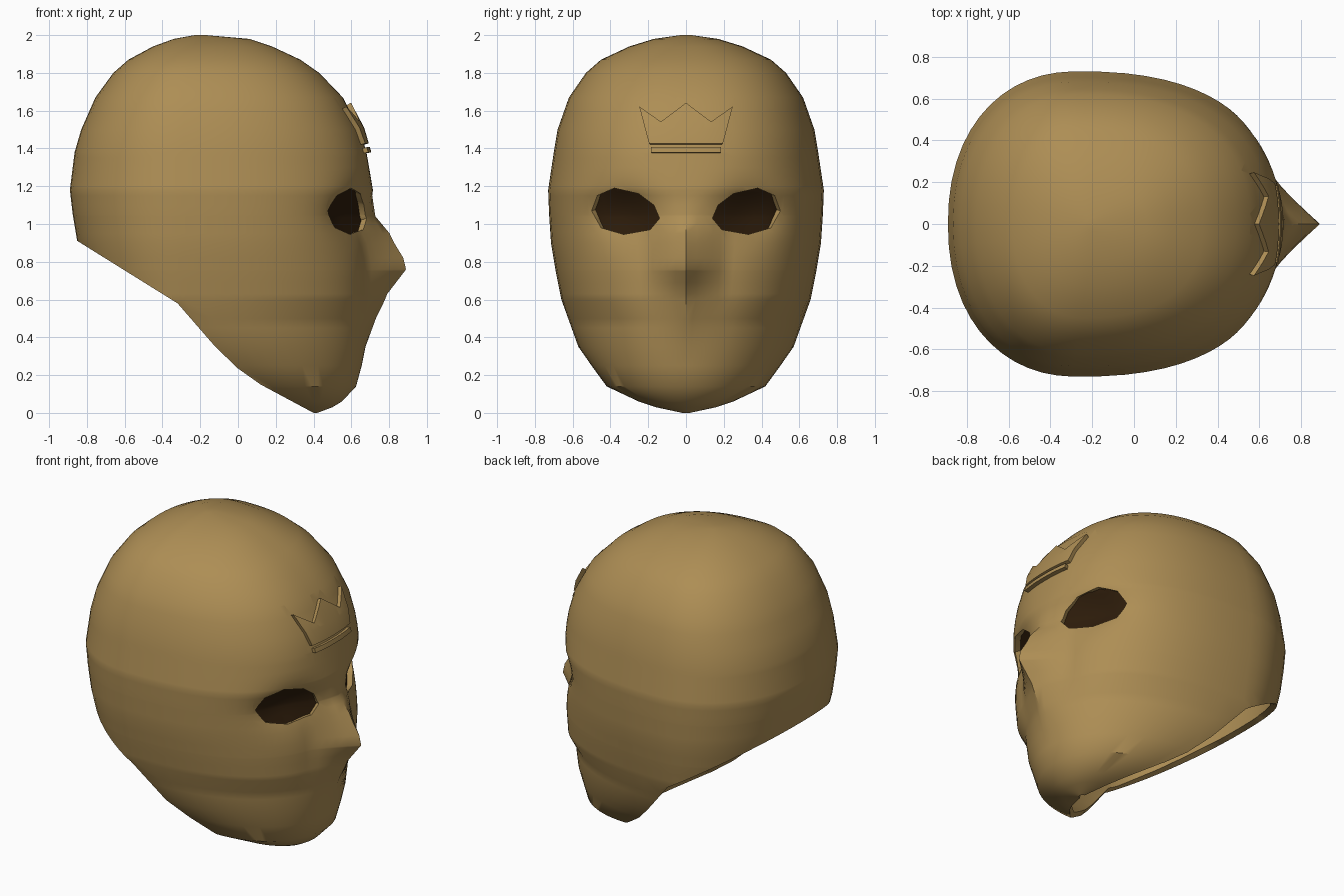
import bpy
import bmesh
from math import sin, cos, pi, exp
from mathutils import Vector

cube = bpy.data.objects.get("Cube")
if cube:
    bpy.data.objects.remove(cube, do_unlink=True)


def material(name, color):
    mat = bpy.data.materials.new(name)
    mat.use_nodes = True
    mat.diffuse_color = color
    node = mat.node_tree.nodes["Principled BSDF"]
    node.inputs["Base Color"].default_value = color
    node.inputs["Roughness"].default_value = 0.7
    return mat


bronze = material("dull bronze", (0.42, 0.27, 0.09, 1))
dark = material("dark brown", (0.025, 0.011, 0.003, 1))

# Head slices: height, x of widest point, front x, back x, half width
SLICES = [
    (0, .40, .42, .36, .02), (.03, .33, .5, .1, .16), (.06, .27, .55, 0, .25),
    (.14, .14, .625, -.2, .42), (.25, 0, .655, -.4, .5), (.35, -.1, .675, -.5, .57),
    (.6, -.27, .7, -.75, .66), (.75, -.27, .7, -.81, .69), (.9, -.27, .69, -.85, .715),
    (1.05, -.27, .7, -.875, .725), (1.18, -.27, .715, -.89, .73),
    (1.38, -.27, .68, -.865, .7), (1.5, -.27, .645, -.83, .68),
    (1.67, -.26, .555, -.755, .62), (1.8, -.25, .43, -.66, .53),
    (1.87, -.24, .33, -.58, .45), (1.94, -.22, .18, -.45, .3),
    (1.98, -.2, .06, -.34, .17), (2, -.2, -.17, -.23, .03)]
# Nose ridge: height, how far it stands out of the face
NOSE = [(.35, 0), (.5, .04), (.63, .09), (.76, .19), (.82, .18), (.95, .11), (1.04, .03), (1.15, 0)]
# Lower rim, seen from the side
RIM = [(-1.2, 1.12), (-.85, .91), (-.32, .58), (-.12, .35), (0, .235), (.12, .15),
       (.4, 0), (.6, -.1), (-1.2, -.1)]
# Eye opening and forehead crown, seen from the face side
EYE = [(.14, 1.03), (.17, 1.1), (.25, 1.16), (.38, 1.19), (.47, 1.15), (.5, 1.07),
       (.45, .98), (.33, .945), (.19, .97)]
CROWN_HALF = [(.19, 1.42), (.24, 1.61), (.13, 1.53)]
COLUMNS = 72


def lookup(table, z):
    """Linear interpolation of the table rows at height z."""
    if z <= table[0][0]:
        return table[0][1:]
    for a, b in zip(table, table[1:]):
        if z <= b[0]:
            k = (z - a[0]) / (b[0] - a[0])
            return [u + (v - u) * k for u, v in zip(a[1:], b[1:])]
    return table[-1][1:]


def power(v, p):
    return abs(v) ** p * (1 if v >= 0 else -1)


def head_point(s, z):
    """Point on the head at angle parameter s and height z."""
    mid, front, back, width = lookup(SLICES, z)
    t = s - 0.45 * sin(s)
    c, n = cos(t), sin(t)
    p = 2 / (2.2 if c < 0 else 2.05 if z < .6 else 2.4)
    reach = front - mid if c >= 0 else mid - back
    x, y = mid + reach * power(c, p), width * power(n, p)
    if c > 0:
        x += lookup(NOSE, z)[0] * max(0, 1 - abs(y) / .22) ** 1.3
        x -= .085 * exp(-((abs(y) - .34) / .17) ** 2 - ((z - 1.06) / .12) ** 2)
    return x, y, z


def inside(pt, poly):
    hit = False
    for (ax, az), (bx, bz) in zip(poly, poly[1:] + poly[:1]):
        if (az > pt[1]) != (bz > pt[1]) and pt[0] < ax + (pt[1] - az) * (bx - ax) / (bz - az):
            hit = not hit
    return hit


def carve(bm, poly, axis, min_x):
    """Cut the outline into the mesh and return the faces inside it."""
    for a, b in zip(poly, poly[1:] + poly[:1]):
        faces = []
        for f in bm.faces:
            us = [v.co[axis] for v in f.verts]
            zs = [v.co.z for v in f.verts]
            if (f.calc_center_median().x > min_x
                    and max(us) >= min(a[0], b[0]) and min(us) <= max(a[0], b[0])
                    and max(zs) >= min(a[1], b[1]) and min(zs) <= max(a[1], b[1])):
                faces.append(f)
        geom = {g for f in faces for g in (*f.verts, *f.edges, f)}
        origin, normal = Vector((0, 0, a[1])), Vector((0, 0, a[0] - b[0]))
        origin[axis] = a[0]
        normal[axis] = b[1] - a[1]
        bmesh.ops.bisect_plane(bm, geom=list(geom), dist=1e-5, plane_co=origin,
                               plane_no=normal.normalized())
    bm.normal_update()
    found = []
    for f in bm.faces:
        c = f.calc_center_median()
        if c.x > min_x and inside((c[axis], c.z), poly):
            found.append(f)
    return found


def finish(name, bm, mat, thickness=0):
    mesh = bpy.data.meshes.new(name)
    bm.to_mesh(mesh)
    bm.free()
    obj = bpy.data.objects.new(name, mesh)
    bpy.context.collection.objects.link(obj)
    mesh.materials.append(mat)
    bpy.ops.object.select_all(action="DESELECT")
    obj.select_set(True)
    bpy.context.view_layer.objects.active = obj
    if thickness:
        mod = obj.modifiers.new("thickness", "SOLIDIFY")
        mod.thickness = thickness
        mod.offset = -1
        bpy.ops.object.modifier_apply(modifier=mod.name)
    bpy.ops.object.shade_smooth_by_angle(angle=pi / 5)
    return obj


def patch(name, faces, offset, mat, thickness=0):
    """Copy faces into a new object moved along the surface normals."""
    bm = bmesh.new()
    made = {}
    for f in faces:
        for v in f.verts:
            if v not in made:
                made[v] = bm.verts.new(v.co + v.normal * offset)
        bm.faces.new([made[v] for v in f.verts])
    return finish(name, bm, mat, thickness)


def mirrored(poly):
    return [(-u, z) for u, z in reversed(poly)]


# Closed head surface from horizontal slices, finer around the face
heights = sorted({row[0] for row in SLICES} | {row[0] for row in NOSE}
                 | {round(.9 + .05 * i, 3) for i in range(10)} | {.45, .69, 1.6, 1.74})
bm = bmesh.new()
rings = [[bm.verts.new(head_point(-pi + 2 * pi * j / COLUMNS, z)) for j in range(COLUMNS)]
         for z in heights]
for low, high in zip(rings, rings[1:]):
    for j in range(COLUMNS):
        k = (j + 1) % COLUMNS
        bm.faces.new((low[j], low[k], high[k], high[j]))
bm.faces.new(rings[-1])
bm.normal_update()

# Open underside along the slanted rim
bmesh.ops.delete(bm, geom=carve(bm, RIM, 0, -9), context="FACES")

# Eye openings with recessed dark panels
for name, outline in (("left_eye_panel", EYE), ("right_eye_panel", mirrored(EYE))):
    faces = carve(bm, outline, 1, .2)
    patch(name, faces, -.035, dark)
    bmesh.ops.delete(bm, geom=faces, context="FACES")

# Raised forehead crown and the band below it
crown = CROWN_HALF + [(0, 1.63)] + mirrored(CROWN_HALF)
band = [(-.18, 1.375), (.18, 1.375), (.18, 1.4), (-.18, 1.4)]
for name, outline in (("forehead_crown", crown), ("crown_band", band)):
    patch(name, carve(bm, outline, 1, .2), .025, bronze, .03)

# Mask shell
finish("mask_shell", bm, bronze, .04)
